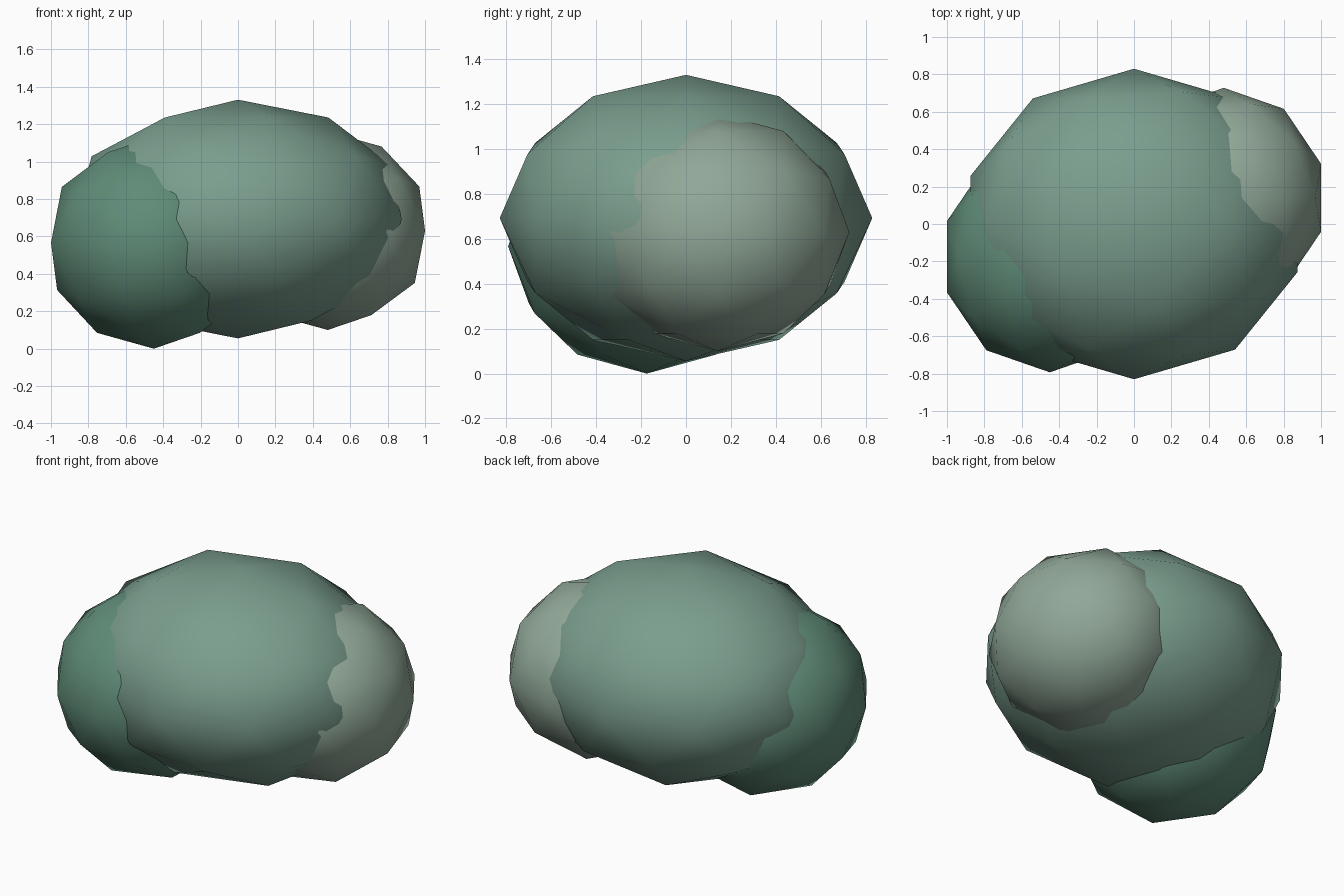
import bpy

if "Cube" in bpy.data.objects:
    bpy.data.objects.remove(bpy.data.objects["Cube"])


def clump(name, center, radii, color):
    """One smooth-shaded low-poly foliage clump."""
    bpy.ops.mesh.primitive_ico_sphere_add(subdivisions=2, radius=1, location=center)
    ob = bpy.context.object
    ob.name = name
    ob.scale = radii
    bpy.ops.object.transform_apply(location=False, rotation=False, scale=True)
    bpy.ops.object.shade_smooth()
    mat = bpy.data.materials.new(name + "_green")
    mat.diffuse_color = (*color, 1)
    mat.use_nodes = True
    mat.node_tree.nodes["Principled BSDF"].inputs["Base Color"].default_value = mat.diffuse_color
    ob.data.materials.append(mat)
    return ob


# Large middle clump
clump("main_clump", (0, 0, 0.693), (0.92, 0.83, 0.638), (0.195, 0.342, 0.27))
# Lower, darker clump at front left
clump("left_clump", (-0.45, -0.175, 0.567), (0.578, 0.618, 0.567), (0.115, 0.26, 0.185))
# Paler clump at back right
clump("right_clump", (0.48, 0.14, 0.63), (0.547, 0.588, 0.53), (0.283, 0.392, 0.314))
